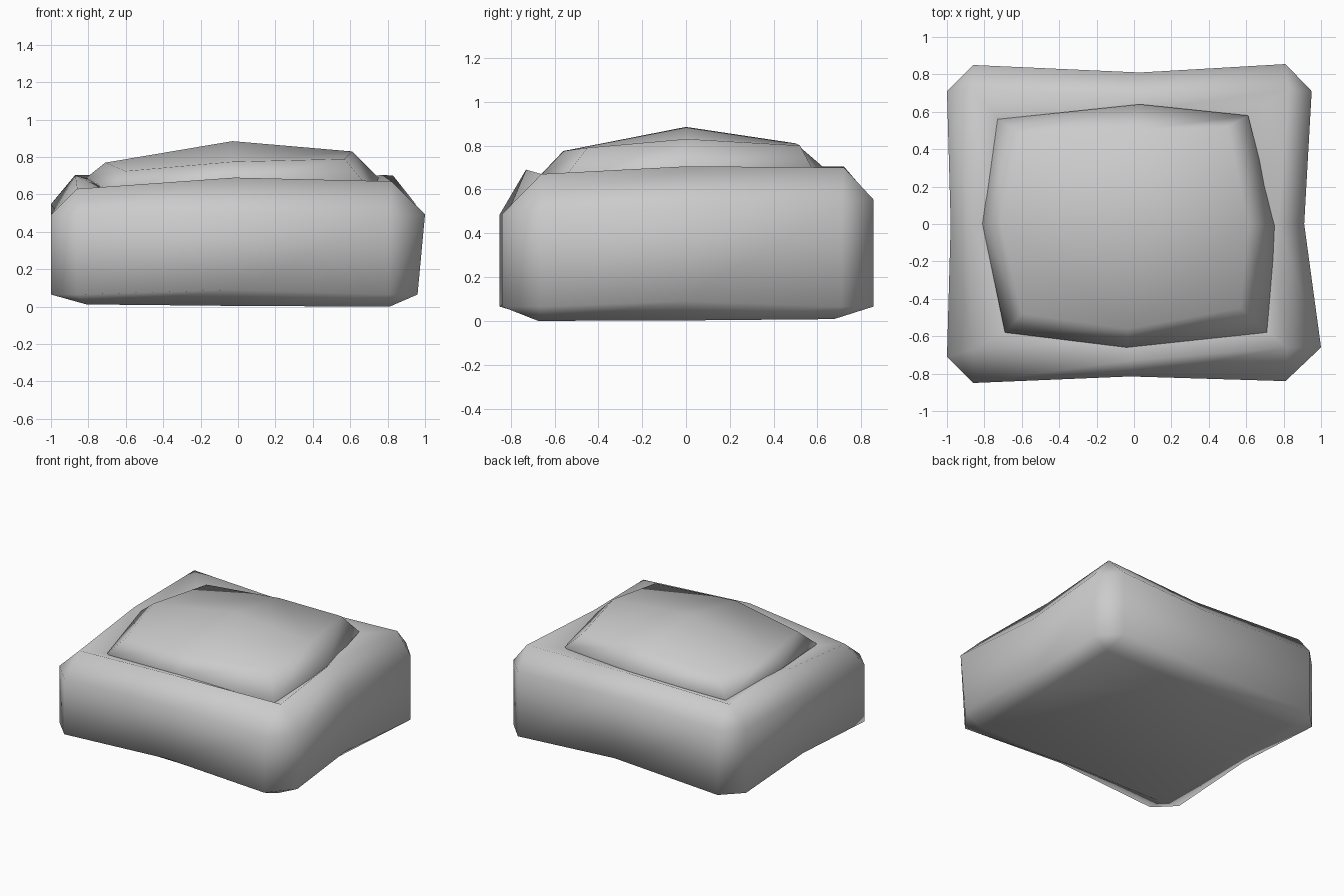
import bpy
import bmesh
from mathutils import Vector

default_cube = bpy.data.objects.get("Cube")
if default_cube:
    bpy.data.objects.remove(default_cube, do_unlink=True)

# Single plain stone colour
stone = bpy.data.materials.new("stone_grey")
stone.use_nodes = True
colour = (0.6, 0.6, 0.6, 1)
stone.diffuse_color = colour
stone.node_tree.nodes["Principled BSDF"].inputs["Base Color"].default_value = colour


def double_corners(ring):
    """Repeat the corners of an eight point ring so it meets a chamfered one."""
    points = []
    for index, point in enumerate(ring):
        points += [point] if index % 2 else [point, point]
    return points[1:] + points[:1]


def lofted_stone(name, rings, centre=None):
    """Skin a stack of rings, bottom to top, and close both ends."""
    bm = bmesh.new()
    loops = [[bm.verts.new(point) for point in ring] for ring in rings]
    count = len(loops[0])
    for lower, upper in zip(loops, loops[1:]):
        for i in range(count):
            j = (i + 1) % count
            bm.faces.new((lower[i], lower[j], upper[j], upper[i]))
    bm.faces.new(list(reversed(loops[0])))
    if centre:
        # Crown made of four quads around the peak
        peak = bm.verts.new(centre)
        top = loops[-1]
        for i in range(0, count, 2):
            bm.faces.new((top[i - 1], top[i], top[i + 1], peak))
    else:
        bm.faces.new(loops[-1])
    bmesh.ops.remove_doubles(bm, verts=bm.verts, dist=0.0005)
    bmesh.ops.recalc_face_normals(bm, faces=bm.faces)
    mesh = bpy.data.meshes.new(name)
    bm.to_mesh(mesh)
    bm.free()
    mesh.materials.append(stone)
    mesh.shade_smooth()
    stone_object = bpy.data.objects.new(name, mesh)
    bpy.context.collection.objects.link(stone_object)
    return stone_object


# Wide outline with chamfered corners and pinched sides, from the front left
outline = [(-.86, -.85), (-.02, -.815), (.81, -.84), (1, -.66),
           (.91, 0), (.95, .71), (.81, .855), (.03, .81),
           (-.86, .85), (-1, .71), (-.98, 0), (-1, -.71)]
shoulder = [Vector((x, y, .52 + .04 * y)) for x, y in outline]
foot = [Vector((min(x, .96), y, .09 if i % 3 == 1 else .065))
        for i, (x, y) in enumerate(outline)]

# Flat underside
sole = [Vector((.81 * x, .675 * y, .01 - .008 * x + .006 * y))
        for x, y in ((-1, -1), (0, -1), (1, -1), (1, 0),
                     (1, 1), (0, 1), (-1, 1), (-1, 0))]
for point in sole:
    point.z = max(point.z, 0)

# Uneven rim of the base
rim = [Vector(p) for p in (
    (-.86, -.67, .63), (-.02, -.73, .69), (.82, -.66, .67), (.77, 0, .705),
    (.83, .72, .7), (.02, .68, .69), (-.87, .72, .705), (-.87, 0, .7))]

# Lower and upper edges of the domed cap
cap_edge = [Vector(p) for p in (
    (-.69, -.58, .62), (-.04, -.66, .67), (.71, -.58, .62), (.76, -.01, .68),
    (.61, .58, .69), (.03, .64, .69), (-.73, .56, .64), (-.81, 0, .69))]
cap_shoulder = [Vector(p) for p in (
    (-.6, -.48, .725), (-.03, -.56, .775), (.57, -.45, .79), (.61, 0, .83),
    (.5, .52, .8), (0, .5, .81), (-.6, .48, .76), (-.71, 0, .77))]

# Seat in the base, hidden below the cap
seat = [Vector((p.x * .94, p.y * .94, p.z - .02)) for p in cap_edge]
skirt = [Vector((p.x * .93, p.y * .93, p.z - .08)) for p in cap_edge]

lofted_stone("base_stone", [double_corners(sole), foot, shoulder,
                            double_corners(rim), double_corners(seat)])
lofted_stone("cap_stone", [skirt, cap_edge, cap_shoulder], (-.03, 0, .885))
